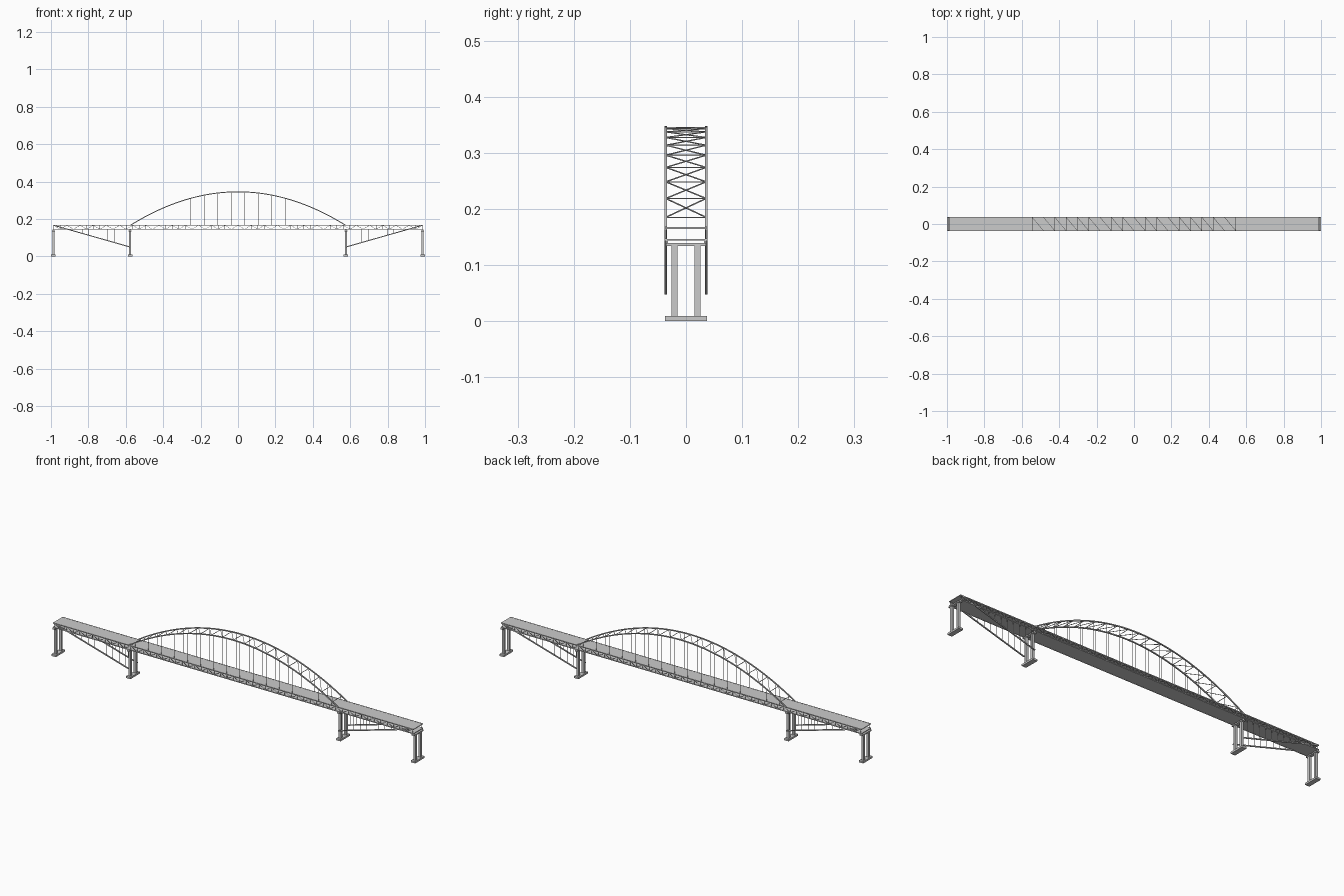
import bpy, bmesh
from mathutils import Vector, Matrix

if "Cube" in bpy.data.objects:
    bpy.data.objects.remove(bpy.data.objects["Cube"])

Y = 0.036            # half spacing of the two truss planes
TOP, LOW = 0.166, 0.145
END, INNER = 0.987, 0.577


def part(name, boxes=(), beams=()):
    """boxes: (centre, size); beams: (start, end, width, depth)."""
    bm = bmesh.new()
    for c, s in boxes:
        bmesh.ops.create_cube(bm, size=1, matrix=Matrix.Translation(c) @ Matrix.Diagonal((*s, 1)))
    for a, b, w, d in beams:
        a, b = Vector(a), Vector(b)
        z = (b - a).normalized()
        side = Vector((0, 1, 0)) if abs(z.y) < 0.5 else Vector((0, 0, 1))
        x = side.cross(z).normalized()
        y = z.cross(x)
        rot = Matrix((x, y, z)).transposed().to_4x4()
        bmesh.ops.create_cube(bm, size=1, matrix=Matrix.Translation((a + b) / 2) @ rot
                              @ Matrix.Diagonal((d, w, (b - a).length, 1)))
    me = bpy.data.meshes.new(name)
    bm.to_mesh(me)
    bm.free()
    ob = bpy.data.objects.new(name, me)
    bpy.context.collection.objects.link(ob)
    return ob


def arch_z(x):
    return 0.345 - 0.54 * x * x


# piers: footing, two columns, cap and bearings
for name, x in (("pier_left_end", -END), ("pier_left_inner", -INNER),
                ("pier_right_inner", INNER), ("pier_right_end", END)):
    boxes = [((x, 0, 0.0045), (0.024, 0.074, 0.009)),
             ((x, 0, 0.1365), (0.016, 0.072, 0.006))]
    for s in (-1, 1):
        boxes.append(((x, s * 0.0205, 0.071), (0.012, 0.0115, 0.126)))
        boxes.append(((x, s * 0.034, 0.1415), (0.008, 0.004, 0.005)))
    part(name, boxes)

# two road decks
part("upper_deck", [((0, 0, TOP), (1.98, 0.072, 0.003))])
part("lower_deck", [((0, 0, LOW), (1.98, 0.072, 0.003))])

# stiffening trusses along both deck edges
N = 56
xs = [-0.985 + 1.97 * i / N for i in range(N + 1)]
for side, y in (("front", -Y), ("back", Y)):
    beams = [((-0.99, y, z), (0.99, y, z), 0.004, 0.004) for z in (TOP, LOW)]
    for i, x in enumerate(xs):
        beams.append(((x, y, LOW), (x, y, TOP), 0.002, 0.0015))
        if i < N:
            a, b = (LOW, TOP) if i % 2 else (TOP, LOW)
            beams.append(((x, y, a), (xs[i + 1], y, b), 0.002, 0.0015))
    part(side + "_deck_truss", beams=beams)

# arch ribs
M = 38
ax = [-0.577 + 1.154 * i / M for i in range(M + 1)]
for side, y in (("front", -Y), ("back", Y)):
    part(side + "_arch_rib", beams=[((a, y, arch_z(a)), (b, y, arch_z(b)), 0.005, 0.005)
                                    for a, b in zip(ax, ax[1:])])

# cross struts and single diagonals between the ribs
sx = [0.0605 * i for i in range(-9, 10)]
beams = [((x, -Y, arch_z(x)), (x, Y, arch_z(x)), 0.002, 0.002) for x in sx]
beams += [((a, Y, arch_z(a)), (b, -Y, arch_z(b)), 0.002, 0.002) for a, b in zip(sx, sx[1:])]
part("arch_bracing", beams=beams)

# hangers from arch to deck
beams = []
for i in range(16):
    x = 0.072 * (i - 7.5)
    for y in (-Y, Y):
        beams.append(((x, y, TOP), (x, y, arch_z(x)), 0.0015, 0.0015))
part("hangers", beams=beams)

# sloping side span ribs with their posts
for name, s in (("left", -1), ("right", 1)):
    ribs, posts = [], []
    for y in (-Y, Y):
        ribs.append(((s * 0.985, y, TOP), (s * INNER, y, 0.05), 0.005, 0.005))
        for i in range(12):
            t = (i + 0.5) / 12
            x, z = INNER + (0.985 - INNER) * t, 0.05 + (TOP - 0.05) * t
            if z < LOW:
                posts.append(((s * x, y, z), (s * x, y, LOW), 0.0015, 0.0015))
    part(name + "_side_ribs", beams=ribs)
    part(name + "_side_posts", beams=posts)
